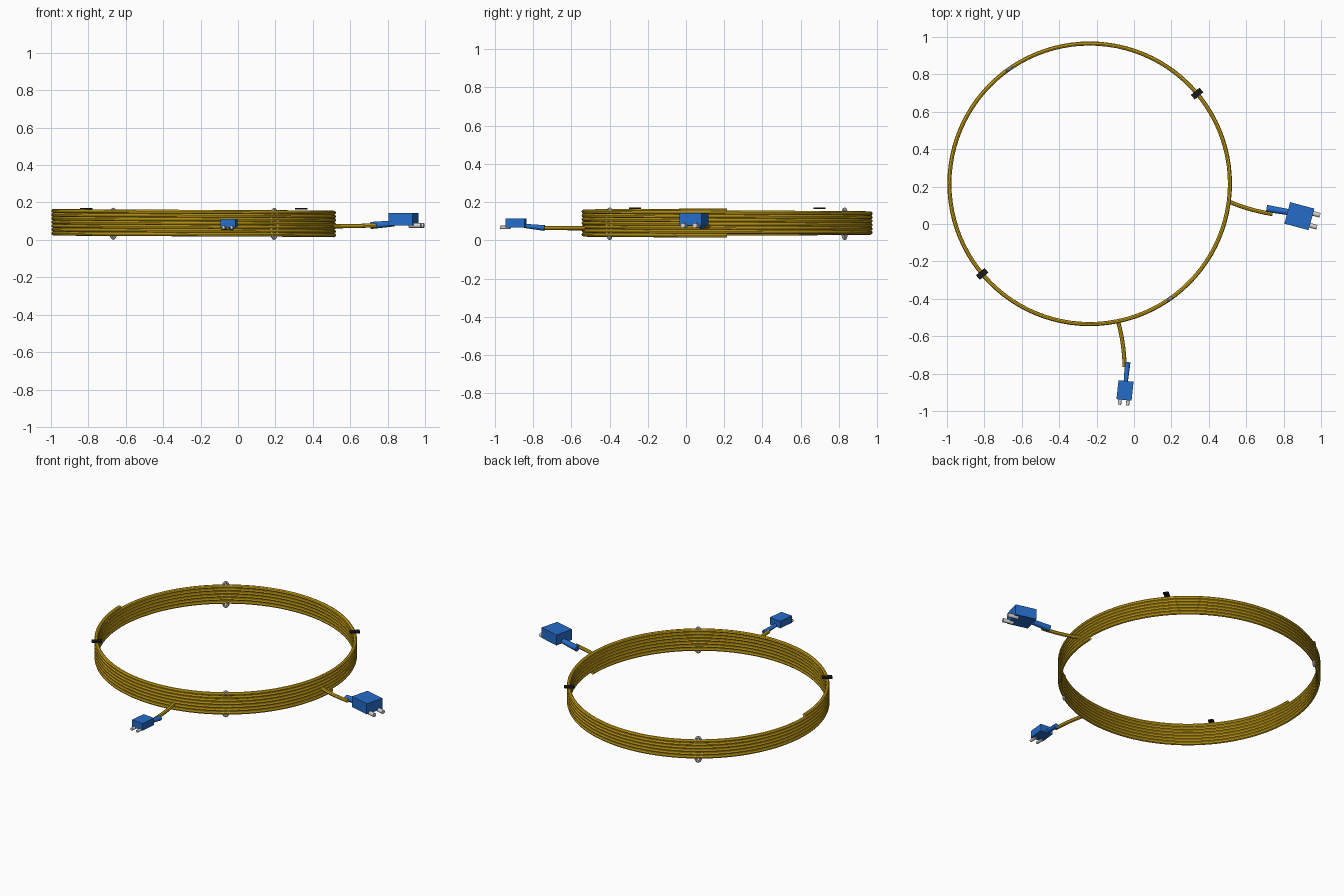
import bpy
import math
from mathutils import Vector, Matrix

default = bpy.data.objects.get("Cube")
if default:
    bpy.data.objects.remove(default, do_unlink=True)


def material(name, rgb, roughness=0.5):
    mat = bpy.data.materials.new(name)
    mat.use_nodes = True
    color = (*rgb, 1)
    mat.diffuse_color = color
    shader = mat.node_tree.nodes["Principled BSDF"]
    shader.inputs["Base Color"].default_value = color
    shader.inputs["Roughness"].default_value = roughness
    return mat


YELLOW = material("cable yellow", (0.68, 0.42, 0.01))
BLUE = material("connector blue", (0.018, 0.15, 0.58))
SILVER = material("ferrule silver", (0.65, 0.65, 0.65))
BLACK = material("tie black", (0.01, 0.01, 0.01))

CENTER = Vector((-0.237, 0.215, 0))
RADIUS = 0.75
CABLE_R = 0.011
PITCH = 0.02
TURNS = 6.5
COIL_BOTTOM = 0.025


def finish(obj, name, mat, smooth=True):
    obj.name = name
    obj.data.materials.append(mat)
    if smooth:
        bpy.ops.object.shade_smooth_by_angle()
    return obj


def tube(name, points, radius, mat, cyclic=False, spline_type='POLY'):
    """Round tube swept along points, converted to a mesh."""
    data = bpy.data.curves.new(name, 'CURVE')
    data.dimensions = '3D'
    data.bevel_depth = radius
    data.bevel_resolution = 2
    data.use_fill_caps = True
    spline = data.splines.new(spline_type)
    spline.points.add(len(points) - 1)
    for p, co in zip(spline.points, points):
        p.co = (*co, 1)
    spline.use_cyclic_u = cyclic
    if spline_type == 'NURBS':
        spline.order_u = 3
        spline.use_endpoint_u = True
    obj = bpy.data.objects.new(name, data)
    bpy.context.collection.objects.link(obj)
    bpy.ops.object.select_all(action='DESELECT')
    obj.select_set(True)
    bpy.context.view_layer.objects.active = obj
    bpy.ops.object.convert(target='MESH')
    return finish(bpy.context.object, name, mat)


def cone(name, start, end, r1, r2, mat, sides=16):
    start, end = Vector(start), Vector(end)
    axis = end - start
    bpy.ops.mesh.primitive_cone_add(
        vertices=sides, radius1=r1, radius2=r2, depth=axis.length,
        location=(start + end) / 2,
        rotation=axis.to_track_quat('Z', 'Y').to_euler())
    return finish(bpy.context.object, name, mat)


def box(name, location, size, angle, mat):
    bpy.ops.mesh.primitive_cube_add(size=1, location=location,
                                    rotation=(0, 0, angle))
    obj = bpy.context.object
    obj.scale = size
    return finish(obj, name, mat, smooth=False)


def on_ring(degrees, z):
    a = math.radians(degrees)
    return CENTER + Vector((RADIUS * math.cos(a), RADIUS * math.sin(a), z))


# Coil: a clockwise rising helix that starts at +x and ends at -x
steps = int(TURNS * 96)
helix = [on_ring(-360 * TURNS * i / steps, COIL_BOTTOM + PITCH * TURNS * i / steps)
         for i in range(steps + 1)]
tube("coiled_cable", helix, CABLE_R, YELLOW)

# Wire loops threaded through the bundle
for side, degrees in (("front", -55), ("back", 125)):
    a = math.radians(degrees)
    tangent = Vector((-math.sin(a), math.cos(a), 0))
    mid = on_ring(degrees, 0.086)
    loop = []
    for i in range(40):
        t = math.tau * i / 40
        loop.append(mid + tangent * 0.022 * math.cos(t)
                    + Vector((0, 0, 0.078 * math.sin(t))))
    tube(side + "_wire_loop", loop, 0.008, SILVER, cyclic=True)

# Flat black ties lying across the top of the bundle
for side, degrees in (("back", 40), ("front", 220)):
    box(side + "_black_tie", on_ring(degrees, 0.167), (0.06, 0.032, 0.009),
        math.radians(degrees), BLACK)


def connector(label, center, degrees, size, tip_gap, tip_r, tip_z, tip_reach,
              boot, boot_r, tail):
    """Cable tail, strain relief boot, plug body and two ferrules."""
    angle = math.radians(degrees)
    turn = Matrix.Rotation(angle, 4, 'Z')
    center = Vector(center)
    tube(label + "_cable_tail", tail, CABLE_R, YELLOW, spline_type='NURBS')
    cone(label + "_boot", *boot, *boot_r, BLUE)
    box(label + "_plug_body", center, size, angle, BLUE)
    for side, s in (("left", 1), ("right", -1)):
        base = center + turn @ Vector((size[0] * 0.3, s * tip_gap / 2, 0))
        end = center + turn @ Vector((tip_reach, s * tip_gap / 2, 0))
        base.z = end.z = tip_z
        cone(f"{label}_{side}_ferrule", base, end, tip_r, tip_r, SILVER)


# Large plug on the side of the coil
connector("large", (0.884, 0.042, 0.11), -15, (0.134, 0.119, 0.067),
          tip_gap=0.066, tip_r=0.0125, tip_z=0.077, tip_reach=0.106,
          boot=((0.71, 0.083, 0.077), (0.835, 0.062, 0.088)),
          boot_r=(0.019, 0.016),
          tail=[(0.513, 0.118, 0.073), (0.61, 0.075, 0.073), (0.74, 0.053, 0.078)])

# Small plug at the front of the coil
connector("small", (-0.048, -0.89, 0.09), -96, (0.102, 0.081, 0.045),
          tip_gap=0.043, tip_r=0.009, tip_z=0.067, tip_reach=0.079,
          boot=((-0.034, -0.74, 0.064), (-0.044, -0.845, 0.075)),
          boot_r=(0.015, 0.011),
          tail=[(-0.083, -0.53, 0.063), (-0.053, -0.64, 0.063), (-0.05, -0.765, 0.065)])
